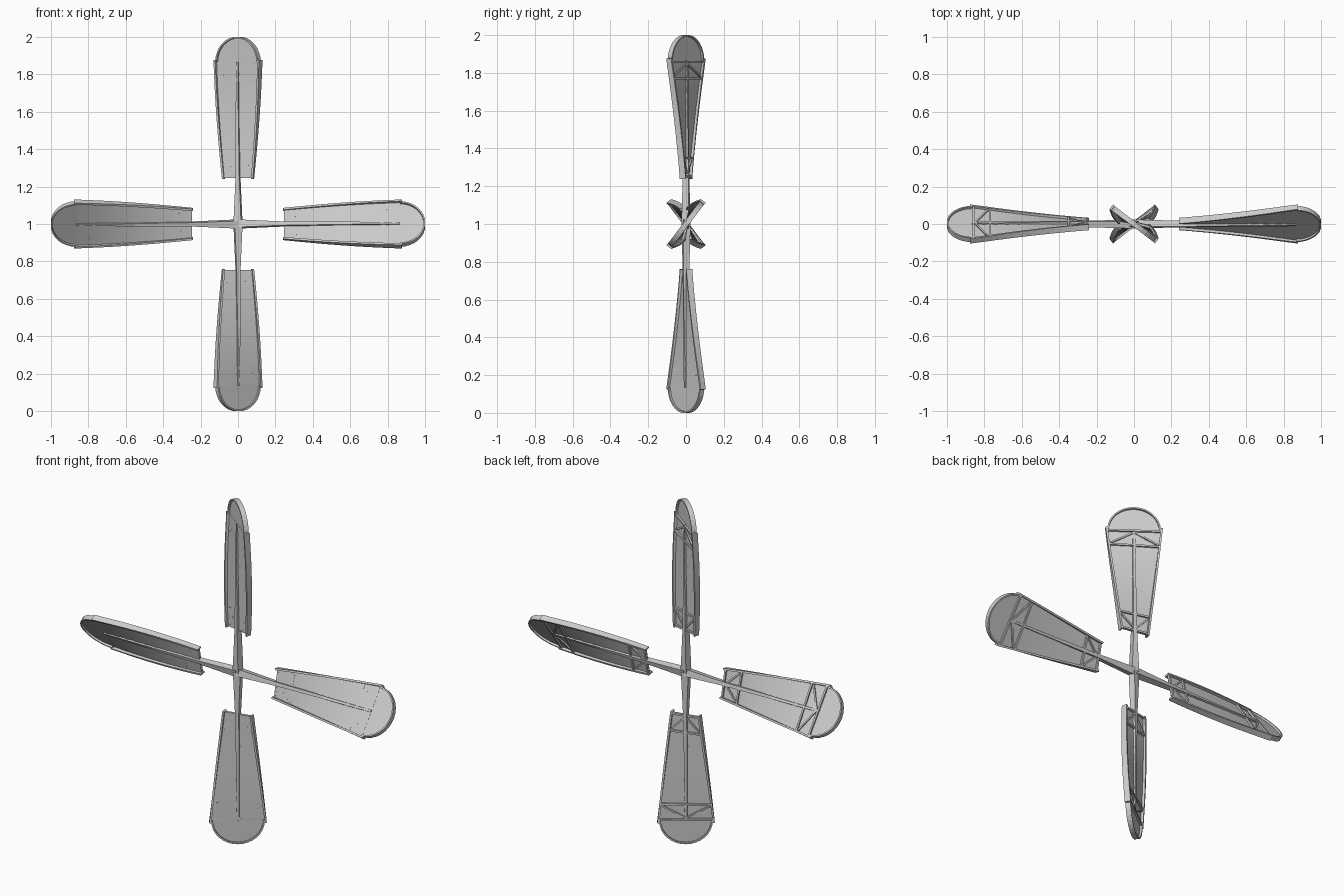
import bpy, bmesh
from math import sin, cos, pi, radians
from mathutils import Vector

cube = bpy.data.objects.get("Cube")
if cube:
    bpy.data.objects.remove(cube, do_unlink=True)

grey = bpy.data.materials.new("plain_grey")
grey.use_nodes = True
grey.diffuse_color = (0.6, 0.6, 0.6, 1)
grey.node_tree.nodes["Principled BSDF"].inputs["Base Color"].default_value = (0.6, 0.6, 0.6, 1)

ROOT, END = 0.245, 0.865      # sail span, measured from the hub
ROOT_HALF, END_HALF = 0.084, 0.152
STEPS = 10


def blend(a, b, t):
    return a + (b - a) * t


def span(r):
    return min(max((r - ROOT) / (END - ROOT), 0), 1)


def half_width(r):
    return blend(ROOT_HALF, END_HALF, span(r))


def place(r, u, n):
    """Twisted sail space (radius, chord, depth) to model space."""
    a = radians(blend(12, 37, span(r)))
    return Vector((u * cos(a) + n * sin(a), -u * sin(a) + n * cos(a), r))


def sweep(bm, sections):
    """Skin a list of four-cornered sections and cap both ends."""
    rings = [[bm.verts.new(place(*p)) for p in s] for s in sections]
    for a, b in zip(rings, rings[1:]):
        for i in range(4):
            j = (i + 1) % 4
            bm.faces.new((a[i], a[j], b[j], b[i]))
    bm.faces.new(rings[0])
    bm.faces.new(rings[-1])


def bar(bm, start, end, width, n0, n1, steps=4):
    """Batten between two (radius, chord) points, following the twist."""
    s, e = Vector(start), Vector(end)
    d = (e - s).normalized()
    side = Vector((-d.y, d.x)) * width / 2
    sections = []
    for i in range(steps + 1):
        p = s.lerp(e, i / steps)
        a, b = p + side, p - side
        sections.append([(*a, n0), (*b, n0), (*b, n1), (*a, n1)])
    sweep(bm, sections)


def build_panel(bm):
    sections = []
    for i in range(STEPS + 1):
        r = blend(ROOT, END, i / STEPS)
        w = half_width(r) - 0.006
        sections.append([(r, -w, -.002), (r, w, -.002), (r, w, .002), (r, -w, .002)])
    sweep(bm, sections)


def build_rails(bm):
    for side in (-1, 1):
        bar(bm, (ROOT - .005, side * (ROOT_HALF - .005)),
            (END + .012, side * (END_HALF - .005)), .011, -.016, .016, STEPS)


def build_braces(bm):
    for r in (ROOT + .006, .35, .77, END - .006):
        w = half_width(r) - .01
        bar(bm, (r, -w), (r, w), .01, -.003, .013)
    for side in (-1, 1):
        for hub_r, edge_r in ((ROOT + .015, .34), (END - .015, .78)):
            bar(bm, (hub_r, 0), (edge_r, side * (half_width(edge_r) - .015)),
                .009, -.0025, .011)


def build_spar(bm):
    sections = []
    for r, w, n in ((0, .021, .02), (ROOT, .0105, .016), (.55, .008, .013), (END, .006, .01)):
        sections.append([(r, -w, -n), (r, w, -n), (r, w, n), (r, -w, n)])
    sweep(bm, sections)


def build_tip(bm):
    # half-round plate
    arc = [(END + .136 * sin(pi * i / 16), -.142 * cos(pi * i / 16)) for i in range(17)]
    front = [bm.verts.new(place(r, u, -.002)) for r, u in arc]
    back = [bm.verts.new(place(r, u, .002)) for r, u in arc]
    bm.faces.new(front)
    bm.faces.new(back)
    # raised rim
    sections = []
    for r, u in arc:
        q, v = END + (r - END) * .94, u * .94
        sections.append([(r, u, -.014), (q, v, -.014), (q, v, .014), (r, u, .014)])
    sweep(bm, sections)


parts = {"sail_panel": build_panel, "side_rails": build_rails, "cross_braces": build_braces,
         "spar": build_spar, "rounded_tip": build_tip}

for part, build in parts.items():
    bm = bmesh.new()
    build(bm)
    bmesh.ops.recalc_face_normals(bm, faces=bm.faces)
    mesh = bpy.data.meshes.new(part)
    bm.to_mesh(mesh)
    bm.free()
    mesh.materials.append(grey)
    # four sails around the hub
    for i, where in enumerate(("top", "left", "bottom", "right")):
        obj = bpy.data.objects.new(where + "_" + part, mesh)
        obj.location = (0, 0, 1)
        obj.rotation_euler = (0, i * pi / 2, 0)
        bpy.context.collection.objects.link(obj)
    bpy.ops.object.select_all(action="DESELECT")
    obj.select_set(True)
    bpy.context.view_layer.objects.active = obj
    bpy.ops.object.shade_smooth_by_angle(angle=radians(30 if part == "sail_panel" else 10))
